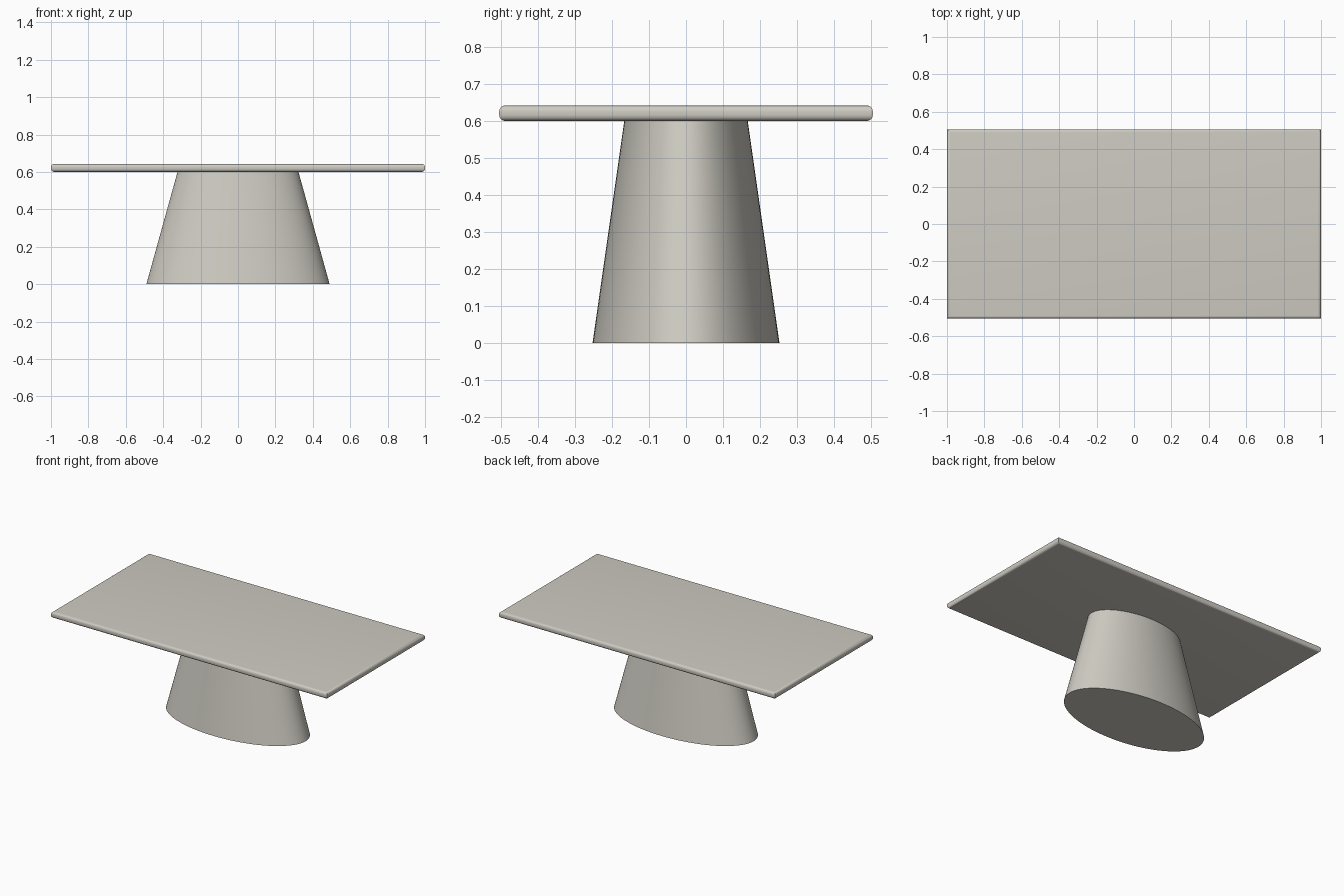
import bpy, bmesh, math

if "Cube" in bpy.data.objects:
    bpy.data.objects.remove(bpy.data.objects["Cube"])

stone = bpy.data.materials.new("warm_grey_stone")
stone.diffuse_color = (0.62, 0.60, 0.54, 1)
stone.use_nodes = True
stone.node_tree.nodes["Principled BSDF"].inputs["Base Color"].default_value = stone.diffuse_color


def loft(name, rings):
    """Skin a stack of closed rings and cap both ends."""
    bm = bmesh.new()
    loops = [[bm.verts.new(p) for p in ring] for ring in rings]
    n = len(loops[0])
    for a, b in zip(loops, loops[1:]):
        for i in range(n):
            j = (i + 1) % n
            bm.faces.new((a[i], a[j], b[j], b[i]))
    bm.faces.new(loops[0][::-1])
    bm.faces.new(loops[-1])
    mesh = bpy.data.meshes.new(name)
    bm.to_mesh(mesh)
    bm.free()
    mesh.materials.append(stone)
    obj = bpy.data.objects.new(name, mesh)
    bpy.context.collection.objects.link(obj)
    bpy.ops.object.select_all(action='DESELECT')
    obj.select_set(True)
    bpy.context.view_layer.objects.active = obj
    bpy.ops.object.shade_smooth_by_angle(angle=math.radians(35))
    return obj


def ellipse(rx, ry, z, n=96):
    return [(rx * math.cos(2 * math.pi * i / n),
             ry * math.sin(2 * math.pi * i / n), z) for i in range(n)]


def rectangle(hx, hy, z):
    return [(-hx, -hy, z), (hx, -hy, z), (hx, hy, z), (-hx, hy, z)]


# Tapered elliptical pedestal
loft("pedestal", [ellipse(0.49, 0.253, 0), ellipse(0.323, 0.167, 0.602)])

# Rectangular top with rounded rims and mitred corners
HX, HY, Z0, Z1, R, STEPS = 1.0, 0.506, 0.601, 0.643, 0.017, 6
rings = []
for centre_z, start in ((Z0 + R, -90), (Z1 - R, 0)):
    for k in range(STEPS + 1):
        a = math.radians(start + 90 * k / STEPS)
        inset = R * (1 - math.cos(a))
        rings.append(rectangle(HX - inset, HY - inset, centre_z + R * math.sin(a)))
loft("tabletop", rings)
